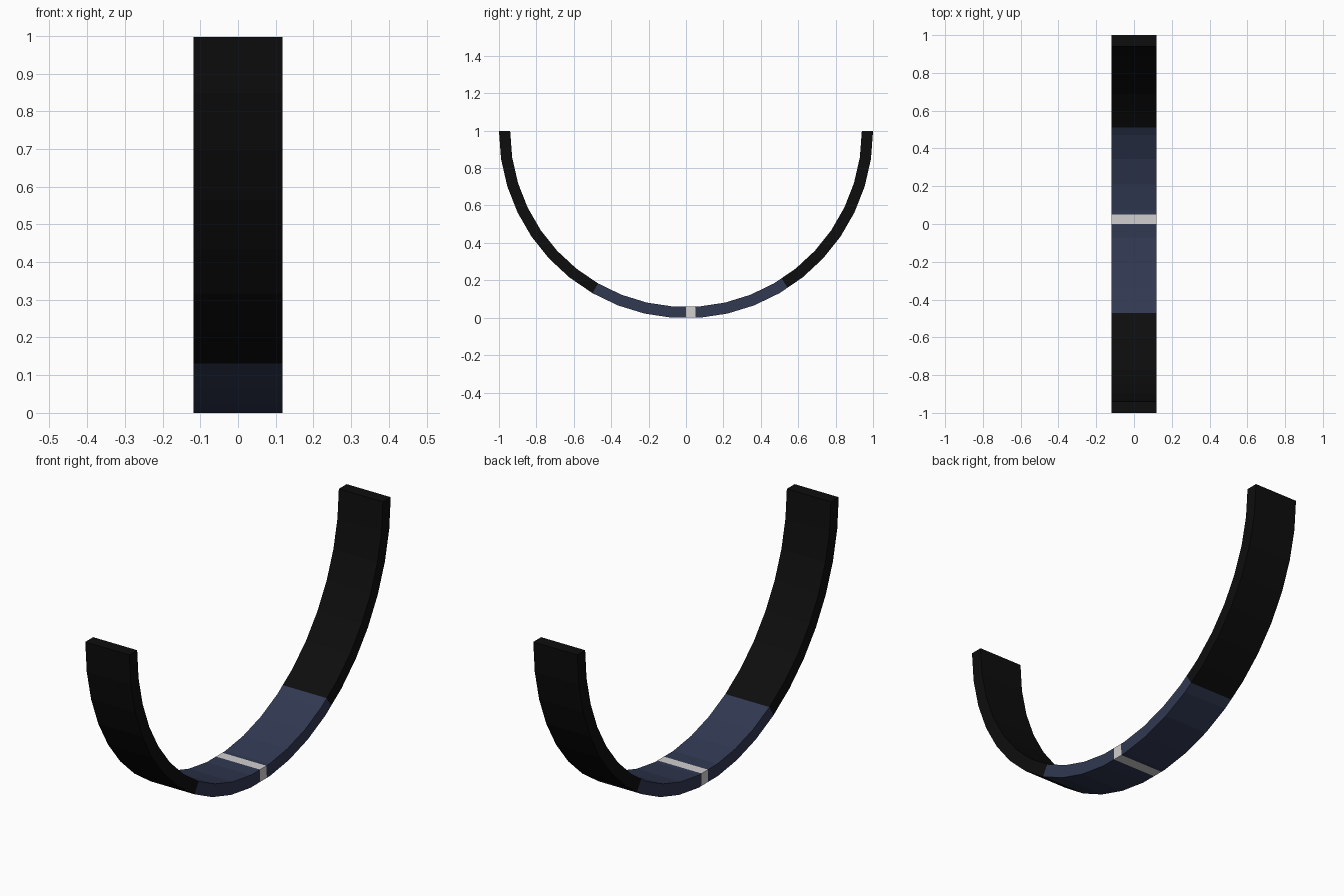
import bpy, bmesh
from math import sin, cos, radians

cube = bpy.data.objects.get("Cube")
if cube:
    bpy.data.objects.remove(cube, do_unlink=True)

OUTER, INNER, HALF_WIDTH = 1.0, 0.94, 0.118
SEGMENTS = 21
STEP = 180 / SEGMENTS


def material(name, rgb):
    mat = bpy.data.materials.new(name)
    mat.use_nodes = True
    color = (*rgb, 1)
    mat.diffuse_color = color
    mat.node_tree.nodes["Principled BSDF"].inputs["Base Color"].default_value = color
    return mat


def ring_point(x, radius, angle):
    """Point on the faceted half ring; angle 0 is the bottom, positive to the back."""
    offset = (angle + 90) % STEP - STEP / 2
    r = radius * cos(radians(STEP / 2)) / cos(radians(offset))
    # The bottom facet rests on the floor
    lift = OUTER * cos(radians(STEP / 2))
    return x, r * sin(radians(angle)), lift - r * cos(radians(angle))


def band(name, start, end, mat):
    """Closed piece of the ring between two angles, keeping the ring's facets."""
    corners = [-90 + i * STEP for i in range(SEGMENTS + 1)]
    angles = [start] + [a for a in corners if start + 0.01 < a < end - 0.01] + [end]
    bm = bmesh.new()
    sections = []
    for a in angles:
        section = [(-HALF_WIDTH, OUTER), (HALF_WIDTH, OUTER),
                   (HALF_WIDTH, INNER), (-HALF_WIDTH, INNER)]
        sections.append([bm.verts.new(ring_point(x, r, a)) for x, r in section])
    for s, t in zip(sections, sections[1:]):
        for i in range(4):
            j = (i + 1) % 4
            bm.faces.new((s[i], s[j], t[j], t[i]))
    bm.faces.new(sections[0])
    bm.faces.new(sections[-1])
    bmesh.ops.recalc_face_normals(bm, faces=bm.faces)
    mesh = bpy.data.meshes.new(name)
    bm.to_mesh(mesh)
    bm.free()
    mesh.materials.append(mat)
    obj = bpy.data.objects.new(name, mesh)
    bpy.context.collection.objects.link(obj)


black = material("black", (0.004, 0.004, 0.004))
navy = material("navy blue", (0.031, 0.041, 0.085))
white = material("off white", (0.64, 0.62, 0.62))

# Dark arms, blue centre and the pale stripe across it
band("front_arm", -90, -30, black)
band("front_centre_band", -30, 0, navy)
band("centre_stripe", 0, 3, white)
band("back_centre_band", 3, 33, navy)
band("back_arm", 33, 90, black)
